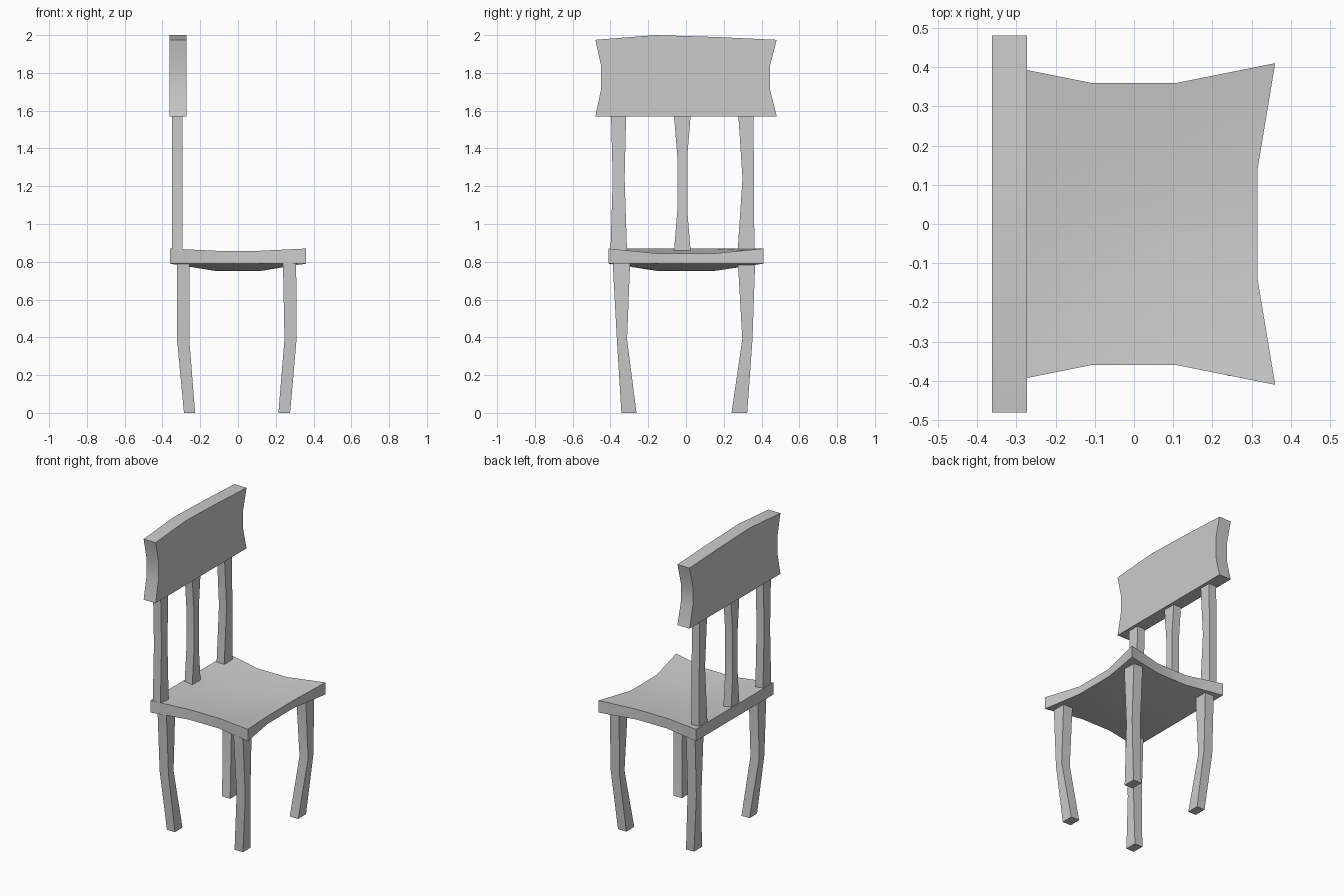
import bpy, bmesh

if "Cube" in bpy.data.objects:
    bpy.data.objects.remove(bpy.data.objects["Cube"])


def finish(name, bm):
    bmesh.ops.recalc_face_normals(bm, faces=bm.faces[:])
    mesh = bpy.data.meshes.new(name)
    bm.to_mesh(mesh)
    bm.free()
    obj = bpy.data.objects.new(name, mesh)
    bpy.context.collection.objects.link(obj)
    bpy.ops.object.select_all(action='DESELECT')
    obj.select_set(True)
    bpy.context.view_layer.objects.active = obj
    bpy.ops.object.shade_smooth_by_angle(angle=0.5)
    return obj


def post(name, sections):
    """Loft rectangles given as (z, x0, x1, y0, y1)."""
    bm = bmesh.new()
    rings = [[bm.verts.new(p) for p in ((a, c, z), (b, c, z), (b, d, z), (a, d, z))]
             for z, a, b, c, d in sections]
    for lo, hi in zip(rings, rings[1:]):
        for i in range(4):
            j = (i + 1) % 4
            bm.faces.new((lo[i], lo[j], hi[j], hi[i]))
    bm.faces.new(rings[0])
    bm.faces.new(rings[-1])
    return finish(name, bm)


# Seat: dished 3x3 slab, sides pulled in, back edge straight
def seat_point(i, j, top):
    mid_i, mid_j = i in (1, 2), j in (1, 2)
    x = (-0.36, -0.11, 0.11, 0.315 if mid_j else 0.36)[i]
    y = (-0.41, -0.14, 0.14, 0.41)[j]
    if mid_i and not mid_j:
        y *= 0.36 / 0.41
    z = 0.87 if top else 0.79
    if mid_i and mid_j:
        z -= 0.04
    elif top and mid_i:
        z -= 0.012
    elif top and i == 3 and mid_j:
        z -= 0.027
    return x, y, z


bm = bmesh.new()
layers = [[[bm.verts.new(seat_point(i, j, t)) for j in range(4)] for i in range(4)]
          for t in (False, True)]
for g in layers:
    for i in range(3):
        for j in range(3):
            bm.faces.new((g[i][j], g[i + 1][j], g[i + 1][j + 1], g[i][j + 1]))
rim = ([(i, 0) for i in range(3)] + [(3, j) for j in range(3)]
       + [(i, 3) for i in (3, 2, 1)] + [(0, j) for j in (3, 2, 1)])
for (a, b), (c, d) in zip(rim, rim[1:] + rim[:1]):
    lo, hi = layers
    bm.faces.new((lo[a][b], lo[c][d], hi[c][d], hi[a][b]))
finish("seat", bm)

# Legs: bent posts, combining x profiles (front, back) and y profiles (sides)
leg_z = (0.0, 0.39, 0.795)
leg_x = {"front": ((0.214, 0.276), (0.246, 0.31), (0.238, 0.308)),
         "back": ((-0.286, -0.227), (-0.323, -0.258), (-0.323, -0.257))}
leg_y = {"right": ((-0.342, -0.262), (-0.366, -0.312), (-0.388, -0.296)),
         "left": ((0.241, 0.324), (0.298, 0.352), (0.275, 0.366))}
for end, xs in leg_x.items():
    for side, ys in leg_y.items():
        post(f"{end}_{side}_leg", [(z, *x, *y) for z, x, y in zip(leg_z, xs, ys)])

# Back spindles, waisted
spindles = {
    "right": ((0.85, -0.40, -0.312), (1.24, -0.388, -0.325), (1.58, -0.397, -0.317)),
    "middle": ((0.85, -0.064, 0.025), (1.07, -0.046, 0.007),
               (1.36, -0.046, 0.007), (1.58, -0.064, 0.025)),
    "left": ((0.85, 0.273, 0.362), (1.24, 0.299, 0.36), (1.58, 0.277, 0.357)),
}
for side, secs in spindles.items():
    post(f"{side}_spindle", [(z, -0.35, -0.294, a, b) for z, a, b in secs])

# Backrest: waisted side outline with a slightly crowned top, extruded along x
outline = [(-0.48, 1.57), (0.48, 1.57), (0.445, 1.71), (0.445, 1.84), (0.48, 1.975),
           (0.16, 1.99), (-0.16, 2.0), (-0.48, 1.975), (-0.45, 1.84), (-0.45, 1.71)]
bm = bmesh.new()
face = bm.faces.new([bm.verts.new((-0.362, y, z)) for y, z in outline])
ext = bmesh.ops.extrude_face_region(bm, geom=[face], use_keep_orig=True)
bmesh.ops.translate(bm, vec=(0.089, 0, 0),
                    verts=[v for v in ext["geom"] if isinstance(v, bmesh.types.BMVert)])
finish("backrest", bm)
